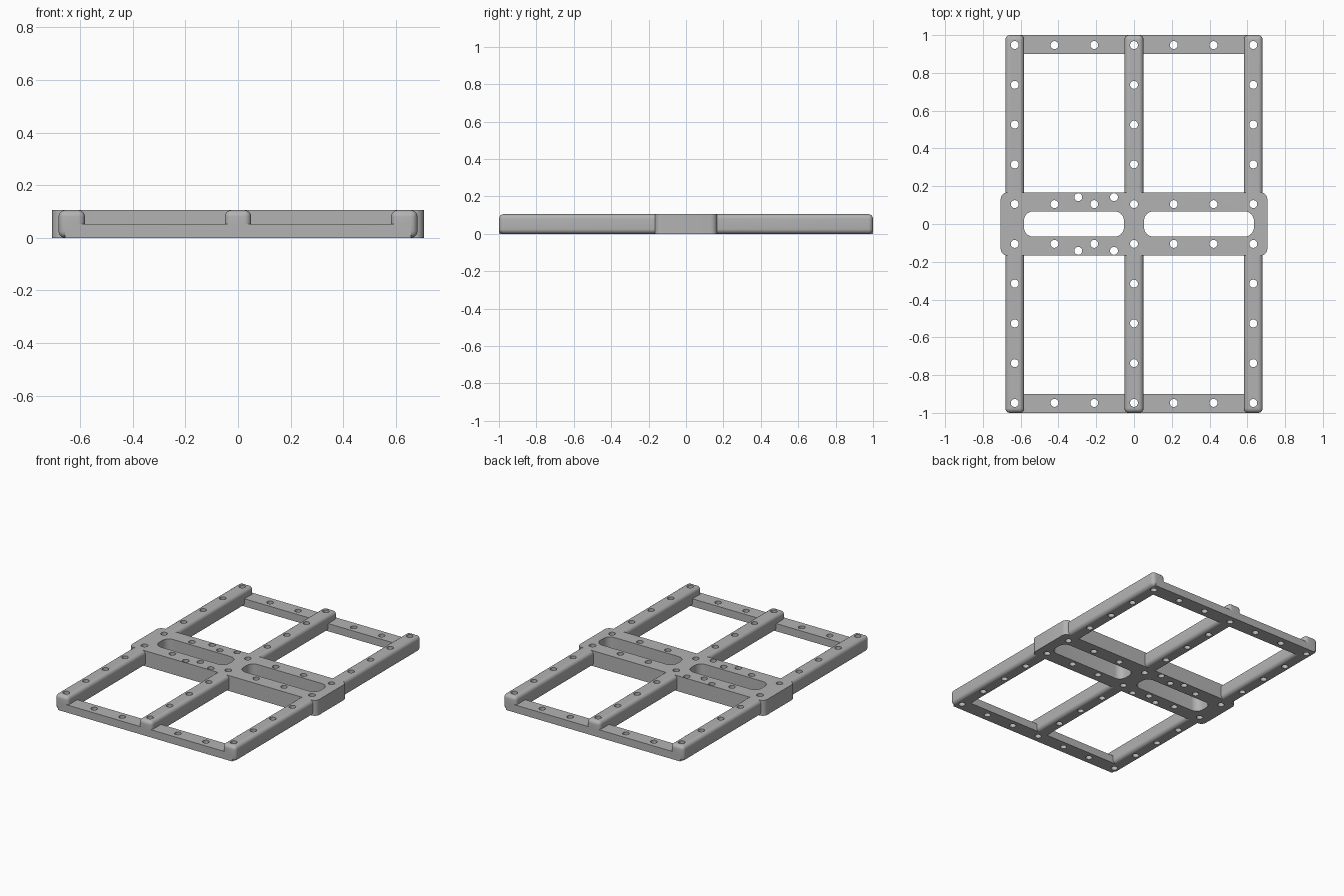
import bpy, bmesh
from mathutils import Matrix

cube = bpy.data.objects.get("Cube")
if cube:
    bpy.data.objects.remove(cube, do_unlink=True)

HEIGHT = 0.105
PITCH = 0.2105            # hole spacing
RAIL_X = (-3 * PITCH, 0, 3 * PITCH)

grey = bpy.data.materials.new("mid grey")
grey.use_nodes = True
colour = (0.45, 0.45, 0.45, 1)
grey.diffuse_color = colour
grey.node_tree.nodes["Principled BSDF"].inputs["Base Color"].default_value = colour


def new_object(name, bm):
    mesh = bpy.data.meshes.new(name)
    bm.to_mesh(mesh)
    bm.free()
    mesh.materials.append(grey)
    obj = bpy.data.objects.new(name, mesh)
    bpy.context.collection.objects.link(obj)
    return obj


def rounded_box(name, low, high, radius=0, segments=6, upright_only=False):
    bm = bmesh.new()
    size = [b - a for a, b in zip(low, high)]
    centre = [(a + b) / 2 for a, b in zip(low, high)]
    bmesh.ops.create_cube(bm, size=1, matrix=Matrix.Translation(centre) @ Matrix.Diagonal((*size, 1)))
    if radius:
        edges = [e for e in bm.edges
                 if not upright_only or abs(e.verts[0].co.z - e.verts[1].co.z) > 0.01]
        bmesh.ops.bevel(bm, geom=edges, offset=radius, segments=segments,
                        profile=0.5, affect='EDGES')
    return new_object(name, bm)


def combine(target, tool, operation):
    mod = target.modifiers.new(operation.title(), 'BOOLEAN')
    mod.operation = operation
    mod.solver = 'EXACT'
    mod.object = tool
    bpy.context.view_layer.objects.active = target
    bpy.ops.object.modifier_apply(modifier=mod.name)
    bpy.data.objects.remove(tool, do_unlink=True)


# Central plate with rounded upright corners
frame = rounded_box("mounting_frame", (-0.706, -0.167, 0), (0.706, 0.167, HEIGHT), 0.035, 6, True)

# Three long rounded rails
for x in RAIL_X:
    rail = rounded_box("rail", (x - 0.05, -1, 0), (x + 0.05, 1, HEIGHT), 0.025)
    combine(frame, rail, 'UNION')

# Low cross bars at both ends
for y in (-0.95, 0.95):
    bar = rounded_box("cross_bar", (-0.657, y - 0.05, 0), (0.657, y + 0.05, HEIGHT / 2))
    combine(frame, bar, 'UNION')

# Two long slots through the plate
for x0, x1 in ((-0.583, -0.053), (0.053, 0.635)):
    slot = rounded_box("slot_cutter", (x0, -0.067, -0.1), (x1, 0.067, 0.2), 0.05, 8, True)
    combine(frame, slot, 'DIFFERENCE')

# Screw holes along the rails, bars and plate
spots = {(x, (j + 0.5) * PITCH) for x in RAIL_X for j in range(-5, 5)}
spots |= {(i * PITCH, s * k * PITCH) for i in (-2, -1, 1, 2) for k in (0.5, 4.5) for s in (-1, 1)}
spots |= {(x, s * 0.142) for x in (-0.295, -0.106) for s in (-1, 1)}
bm = bmesh.new()
for x, y in sorted(spots):
    bmesh.ops.create_cone(bm, cap_ends=True, segments=24, radius1=0.021, radius2=0.021,
                          depth=0.4, matrix=Matrix.Translation((x, y, 0)))
combine(frame, new_object("hole_cutter", bm), 'DIFFERENCE')

# Smooth the rounded edges, keep the corners sharp
bpy.ops.object.select_all(action='DESELECT')
frame.select_set(True)
bpy.context.view_layer.objects.active = frame
bpy.ops.object.shade_smooth_by_angle(angle=0.6)
